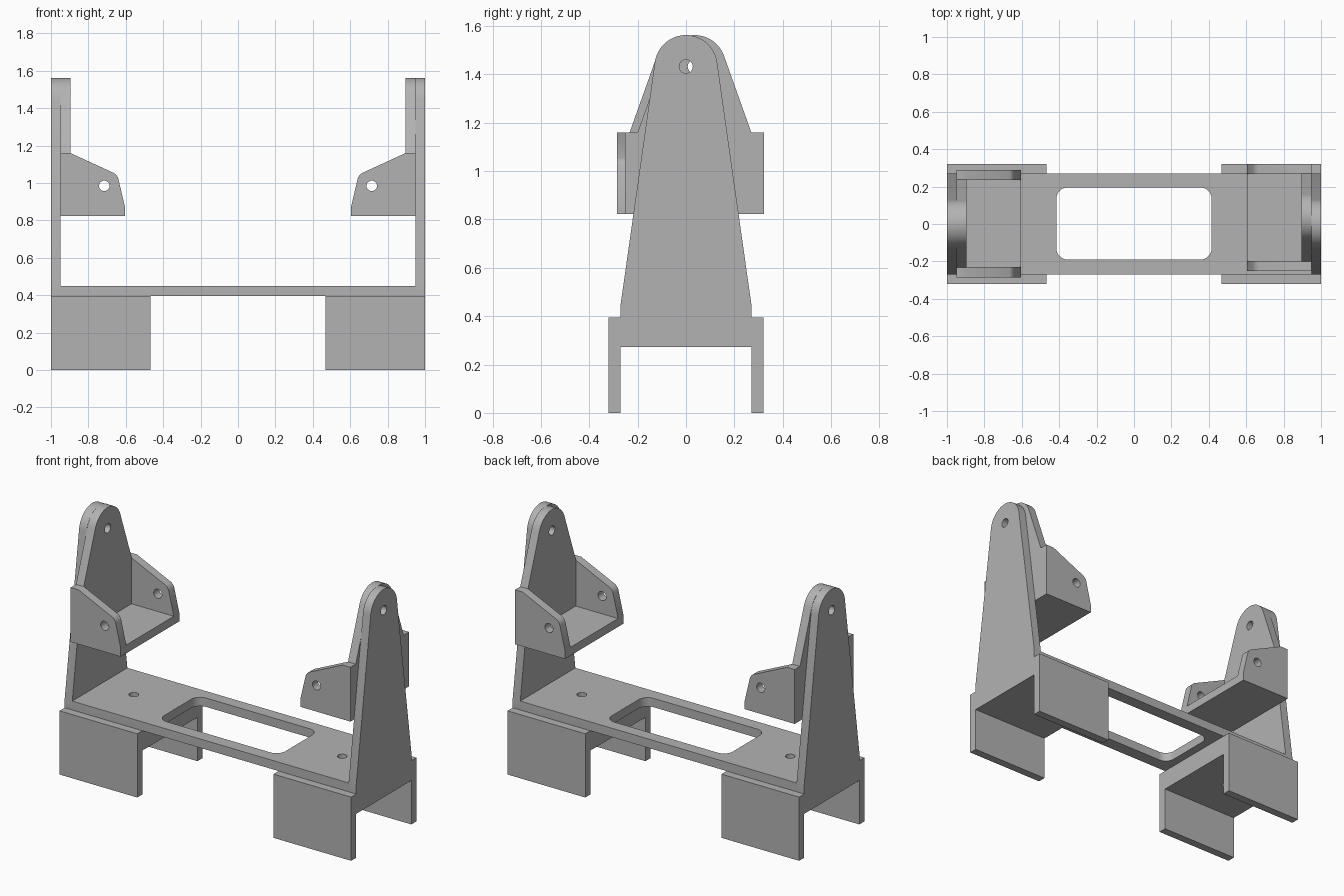
import bpy
import bmesh
from math import acos, atan2, cos, hypot, pi, sin
from mathutils import Vector

cube = bpy.data.objects.get("Cube")
if cube:
    bpy.data.objects.remove(cube, do_unlink=True)

grey = bpy.data.materials.new("plain grey")
grey.use_nodes = True
grey.diffuse_color = (0.45, 0.45, 0.45, 1)
grey.node_tree.nodes["Principled BSDF"].inputs["Base Color"].default_value = grey.diffuse_color

HOLE = 0.028
# How a flat profile (u, v) and its depth w are turned for each extrusion axis
AXES = {
    "x": lambda u, v, w: (w, u, v),
    "y": lambda u, v, w: (u, w, v),
    "z": lambda u, v, w: (u, v, w),
}


def circle(u, v, r, start=0.0, end=2 * pi, n=32):
    return [(u + r * cos(start + (end - start) * i / n),
             v + r * sin(start + (end - start) * i / n)) for i in range(n + 1)]


def hole(u, v):
    return circle(u, v, HOLE)[:-1]


def rect(u0, u1, v0, v1):
    return [(u0, v0), (u1, v0), (u1, v1), (u0, v1)]


def fillet(points, radii, n=8):
    """Round the corners of a polygon with the given radii."""
    out = []
    for i, r in enumerate(radii):
        p = Vector(points[i])
        if not r:
            out.append(tuple(p))
            continue
        a = (Vector(points[i - 1]) - p).normalized()
        b = (Vector(points[(i + 1) % len(points)]) - p).normalized()
        half = a.angle(b) / 2
        c = p + (a + b).normalized() * (r / sin(half))
        s, e = p + a * (r * cos(half) / sin(half)) - c, p + b * (r * cos(half) / sin(half)) - c
        t0 = atan2(s.y, s.x)
        sweep = (atan2(e.y, e.x) - t0 + pi) % (2 * pi) - pi
        out += circle(c.x, c.y, r, t0, t0 + sweep, n)
    return out


def tower(centre, half, z0, top_z, r):
    """Tapered sides, from (half, z0), running tangent into a round top."""
    d = hypot(half, z0 - top_z)
    a = atan2(z0 - top_z, half) + acos(r / d)
    return ([(centre + half, z0)] + circle(centre, top_z, r, a, pi - a)
            + [(centre - half, z0)])


def prism(name, axis, loops, w0, w1):
    """Extrude an outline (first loop) with holes (other loops)."""
    curve = bpy.data.curves.new(name, "CURVE")
    curve.dimensions = "2D"
    curve.fill_mode = "BOTH"
    curve.extrude = (w1 - w0) / 2
    for loop in loops:
        spline = curve.splines.new("POLY")
        spline.points.add(len(loop) - 1)
        for point, (u, v) in zip(spline.points, loop):
            point.co = (u, v, 0, 1)
        spline.use_cyclic_u = True
    temp = bpy.data.objects.new(name, curve)
    bpy.context.collection.objects.link(temp)
    bpy.context.view_layer.update()
    mesh = bpy.data.meshes.new_from_object(
        temp.evaluated_get(bpy.context.evaluated_depsgraph_get()))
    bpy.data.objects.remove(temp, do_unlink=True)
    bm = bmesh.new()
    bm.from_mesh(mesh)
    bmesh.ops.remove_doubles(bm, verts=bm.verts, dist=0.0001)
    for vert in bm.verts:
        vert.co = AXES[axis](vert.co.x, vert.co.y, vert.co.z + (w0 + w1) / 2)
    bmesh.ops.recalc_face_normals(bm, faces=bm.faces)
    bm.to_mesh(mesh)
    bm.free()
    mesh.materials.clear()
    mesh.materials.append(grey)
    obj = bpy.data.objects.new(name, mesh)
    bpy.context.collection.objects.link(obj)
    return obj


def combine(body, others, operation="UNION"):
    """Boolean the other pieces into the body and remove them."""
    for other in others:
        mod = body.modifiers.new("combine", "BOOLEAN")
        mod.operation = operation
        mod.solver = "EXACT"
        mod.object = other
        other.hide_render = True
    bpy.context.view_layer.update()
    mesh = bpy.data.meshes.new_from_object(
        body.evaluated_get(bpy.context.evaluated_depsgraph_get()))
    body.modifiers.clear()
    body.data = mesh
    for other in others:
        bpy.data.objects.remove(other, do_unlink=True)
    return body


def finish(obj):
    bpy.ops.object.select_all(action="DESELECT")
    obj.select_set(True)
    bpy.context.view_layer.objects.active = obj
    bpy.ops.object.shade_smooth_by_angle(angle=0.5)


# Base plate with a rounded window and two screw holes
window = fillet(rect(-0.415, 0.415, -0.19, 0.195), [0.06] * 4)
frame = prism("frame", "z", [rect(-1, 1, -0.27, 0.27), window,
                             hole(-0.715, 0), hole(0.715, 0)], 0.395, 0.45)

# Tapered uprights at both ends
uprights = []
for side in (-1, 1):
    outline = [(-0.27, 0.395), (0.27, 0.395)] + tower(0, 0.27, 0.45, 1.432, 0.13)
    ends = sorted((side * 0.948, side))
    uprights.append(prism("upright", "x", [outline, hole(0, 1.432)], *ends))
finish(combine(frame, uprights))

for side, word in ((-1, "right"), (1, "left")):
    # Channel-shaped foot with the screw hole running through it
    channel = [(-0.32, 0), (-0.27, 0), (-0.27, 0.272), (0.27, 0.272),
               (0.27, 0), (0.32, 0), (0.32, 0.395), (-0.32, 0.395)]
    foot = prism(word + "_foot", "x", [channel], *sorted((side * 0.467, side)))
    drill = prism("drill", "z", [hole(side * 0.715, 0)], 0.2, 0.5)
    finish(combine(foot, [drill], "DIFFERENCE"))

    # Cradle: back plate, floor and two cheeks; the left one sits off centre
    y = 0.035 if side > 0 else 0.002
    back = ([(y - 0.287, 0.823), (y + 0.287, 0.823), (y + 0.287, 1.16)]
            + tower(y, 0.235, 1.16, 1.432, 0.13) + [(y - 0.287, 1.16)])
    cradle = prism(word + "_cradle", "x", [back, hole(y, 1.432)],
                   *sorted((side * 0.895, side * 0.948)))
    cheek = fillet([(0.948, 0.823), (0.605, 0.823), (0.605, 0.875),
                    (0.645, 1.045), (0.895, 1.16), (0.948, 1.16)],
                   [0, 0, 0, 0.05, 0, 0])
    cheek = [(side * u, v) for u, v in cheek]
    pieces = [prism("cheek", "y", [cheek, hole(side * 0.715, 0.985)], y + a, y + b)
              for a, b in ((-0.287, -0.233), (0.233, 0.287))]
    floor = rect(*sorted((side * 0.605, side * 0.948)), y - 0.287, y + 0.287)
    pieces.append(prism("floor", "z", [floor], 0.823, 0.875))
    finish(combine(cradle, pieces))
